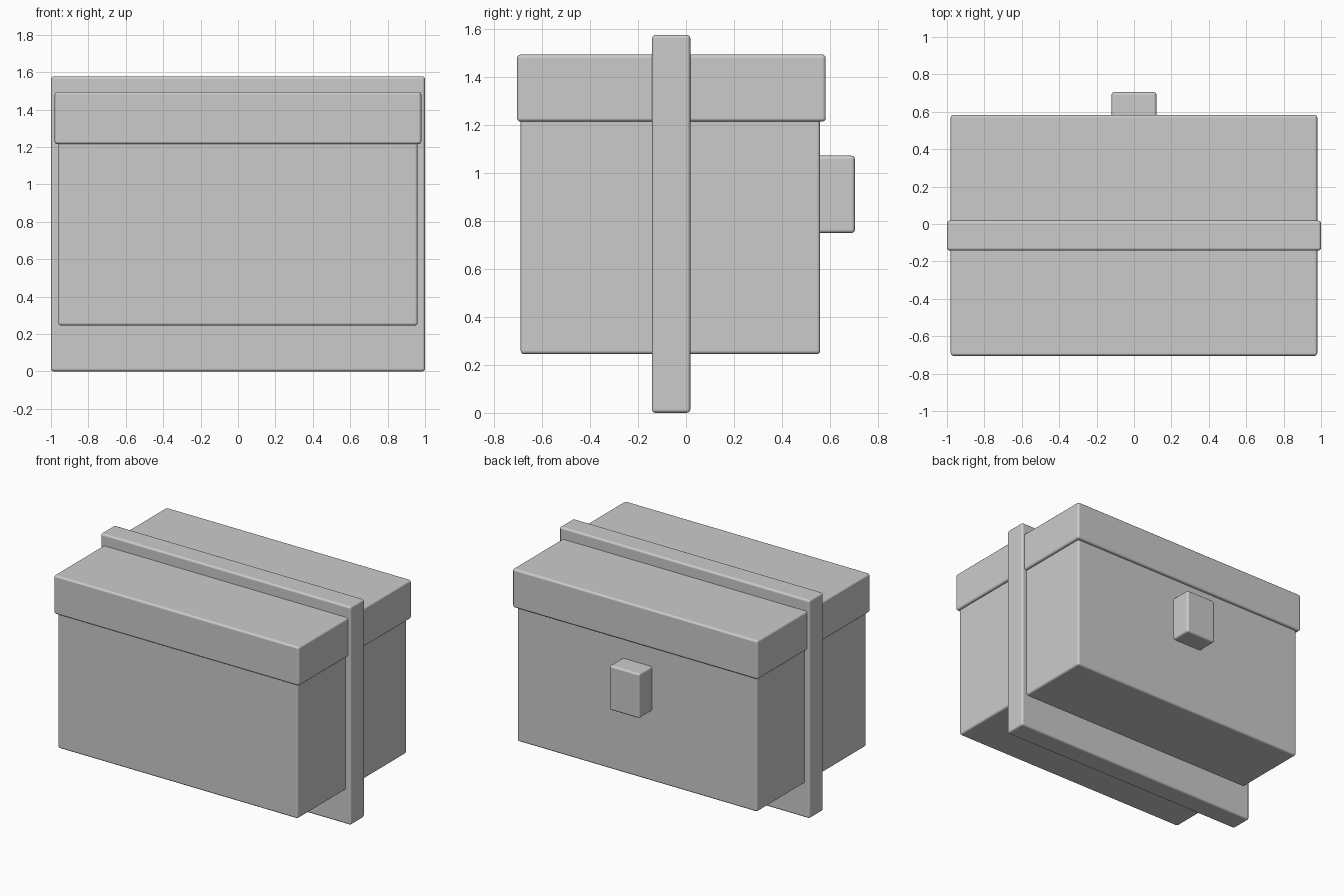
import bpy
from mathutils import Vector

cube = bpy.data.objects.get("Cube")
if cube:
    bpy.data.objects.remove(cube, do_unlink=True)

# Single plain grey
grey = bpy.data.materials.new("plain grey")
grey.use_nodes = True
colour = (0.6, 0.6, 0.6, 1)
grey.diffuse_color = colour
grey.node_tree.nodes["Principled BSDF"].inputs["Base Color"].default_value = colour


def rounded_box(name, low, high, radius=0.015):
    """Box between two corners with softly rounded edges."""
    low, high = Vector(low), Vector(high)
    bpy.ops.mesh.primitive_cube_add(size=1, location=(low + high) / 2)
    box = bpy.context.object
    box.name = name
    box.scale = high - low
    bpy.ops.object.transform_apply(location=False, rotation=False, scale=True)
    box.data.materials.append(grey)
    bevel = box.modifiers.new("soft edges", 'BEVEL')
    bevel.width = radius
    bevel.segments = 3
    bevel.harden_normals = True
    bpy.ops.object.shade_smooth()
    return box


# Chest body and overhanging lid
rounded_box("chest_body", (-0.96, -0.69, 0.245), (0.96, 0.56, 1.23))
rounded_box("chest_lid", (-0.98, -0.705, 1.215), (0.98, 0.583, 1.495))

# Upright slab running through the middle as a band
rounded_box("centre_band", (-1, -0.142, 0), (1, 0.018, 1.577))

# Latch on the back
rounded_box("latch", (-0.12, 0.53, 0.75), (0.12, 0.705, 1.073))
